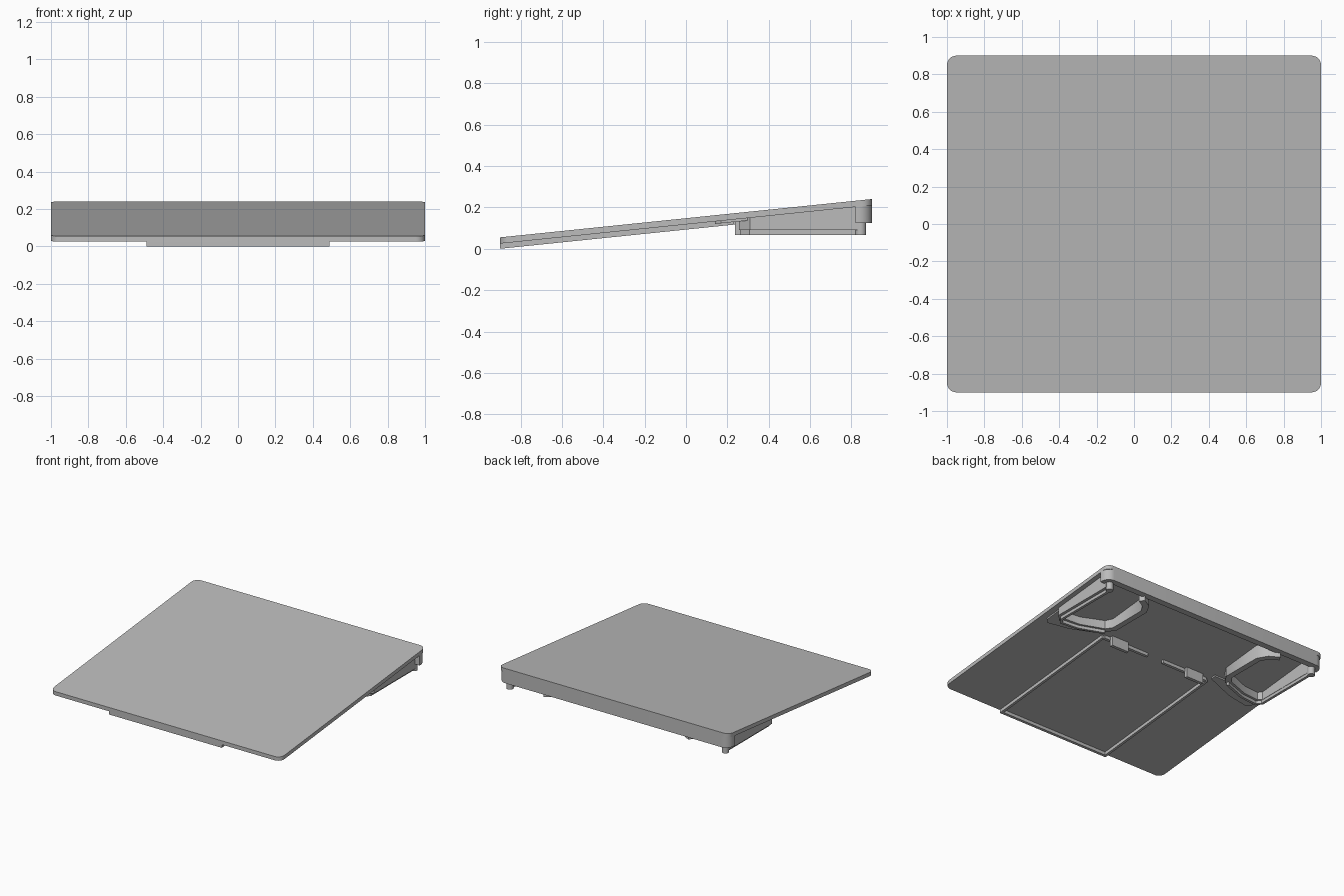
import bpy, bmesh
from math import sin, cos, pi, radians
from mathutils import Vector

cube = bpy.data.objects.get("Cube")
if cube:
    bpy.data.objects.remove(cube, do_unlink=True)

grey = bpy.data.materials.new("mid_grey")
grey.use_nodes = True
colour = (0.5, 0.5, 0.5, 1)
grey.diffuse_color = colour
grey.node_tree.nodes["Principled BSDF"].inputs["Base Color"].default_value = colour

SLOPE = 0.103


def tilt(offset=0.0):
    """Height function parallel to the sloping underside."""
    return lambda y: 0.118 + SLOPE * y + offset


def flat(z):
    return lambda y: z


def prism(name, outline, bottom, top):
    bm = bmesh.new()
    low = [bm.verts.new((x, y, bottom(y))) for x, y in outline]
    high = [bm.verts.new((x, y, top(y))) for x, y in outline]
    bm.faces.new(low)
    bm.faces.new(high)
    n = len(outline)
    for i in range(n):
        j = (i + 1) % n
        bm.faces.new((low[i], low[j], high[j], high[i]))
    bmesh.ops.recalc_face_normals(bm, faces=bm.faces)
    mesh = bpy.data.meshes.new(name)
    bm.to_mesh(mesh)
    bm.free()
    obj = bpy.data.objects.new(name, mesh)
    bpy.context.collection.objects.link(obj)
    mesh.materials.append(grey)
    bpy.context.view_layer.objects.active = obj
    bpy.ops.object.select_all(action="DESELECT")
    obj.select_set(True)
    bpy.ops.object.shade_smooth_by_angle(angle=radians(35))
    return obj


def arc(cx, cy, r, start, end, steps=6):
    angles = [radians(start + (end - start) * i / steps) for i in range(steps + 1)]
    return [(cx + r * cos(a), cy + r * sin(a)) for a in angles]


def wall(name, path, width, bottom, top, closed=False):
    """Thin wall following a path, mitred at the bends."""
    pts = [Vector(p) for p in path]
    left, right = [], []
    for i, p in enumerate(pts):
        before = p - pts[i - 1] if i else pts[1] - p
        after = pts[i + 1] - p if i < len(pts) - 1 else before
        a, b = before.normalized(), after.normalized()
        normal = Vector((-a.y - b.y, a.x + b.x)).normalized()
        reach = width / 2 / max(normal.dot(Vector((-a.y, a.x))), 0.4)
        left.append(tuple(p + normal * reach))
        right.append(tuple(p - normal * reach))
    return prism(name, left + right[::-1], bottom, top)


# Sloping top plate with rounded corners
R = 0.05
plate = (arc(1 - R, 0.9 - R, R, 0, 90) + arc(R - 1, 0.9 - R, R, 90, 180)
         + arc(R - 1, R - 0.9, R, 180, 270) + arc(1 - R, R - 0.9, R, 270, 360))
prism("top_plate", plate, tilt(), tilt(0.03))

# Rear skirt wrapping round both back corners
skirt = ([(0.975, 0.82)] + arc(0.935, 0.835, 0.04, 0, 90)
         + arc(-0.935, 0.835, 0.04, 90, 180) + [(-0.975, 0.82)])
wall("rear_skirt", skirt, 0.05, flat(0.125), tilt(0.002))

# Front ridge of the central frame
wall("front_ridge", [(-0.49, -0.89), (0.49, -0.89)], 0.02, tilt(-0.025), tilt(0.002))

for s, side in ((1, "left"), (-1, "right")):
    def flip(path):
        return [(s * x, y) for x, y in path]

    # Central frame and its rear stops
    wall(f"{side}_ridge", flip([(0.48, -0.9), (0.48, 0.23)]), 0.02,
         tilt(-0.025), tilt(0.002))
    wall(f"{side}_cross_ridge", flip([(0.47, 0.23), (0.07, 0.23)]), 0.02,
         tilt(-0.025), tilt(0.002))
    wall(f"{side}_stop_tab", flip([(0.42, 0.25), (0.27, 0.25)]), 0.025,
         flat(0.068), tilt(0.002))

    # Wedge-shaped leg: outer, front and inner walls around an open pocket
    leg = [(0.94, 0.84), (0.94, 0.32), (0.9, 0.28), (0.76, 0.29),
           (0.57, 0.36), (0.53, 0.42), (0.53, 0.74), (0.57, 0.81), (0.64, 0.85)]
    wall(f"{side}_leg_wall", flip(leg), 0.045, flat(0.09), tilt(0.002))

    # Narrow runner under the leg
    runner = [(0.93, 0.86), (0.93, 0.31), (0.9, 0.272), (0.76, 0.285), (0.57, 0.355)]
    wall(f"{side}_runner", flip(runner), 0.02, flat(0.067), flat(0.092))

    # Shallow pad leading into the leg
    pad = [(0.95, 0.3), (0.95, 0.17), (0.92, 0.14), (0.74, 0.17), (0.5, 0.26), (0.5, 0.3)]
    prism(f"{side}_leg_pad", flip(pad), tilt(-0.012), tilt(0.002))

    # Round rear foot
    prism(f"{side}_rear_foot", arc(s * 0.935, 0.845, 0.026, 0, 337.5, 15),
          flat(0.066), flat(0.15))
